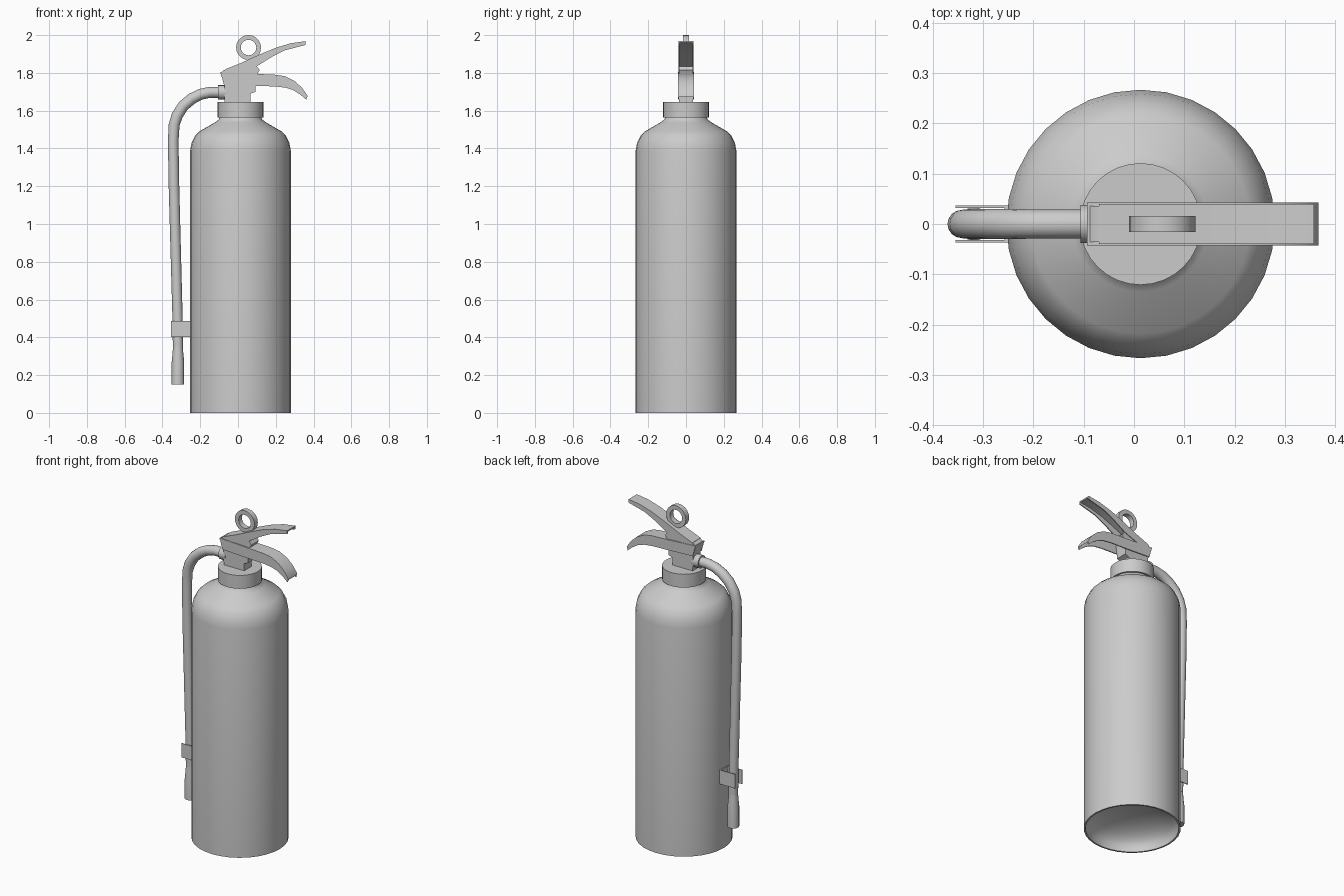
import bpy, bmesh, math
from mathutils import Vector

default = bpy.data.objects.get("Cube")
if default:
    bpy.data.objects.remove(default)

AXIS_X = 0.013      # centre line of the cylinder
HALF = 0.041        # half width of the levers

grey = bpy.data.materials.new("light_grey")
grey.use_nodes = True
grey.diffuse_color = (0.6, 0.6, 0.6, 1)
grey.node_tree.nodes["Principled BSDF"].inputs["Base Color"].default_value = (0.6, 0.6, 0.6, 1)


def finish(name, bm, angle=35):
    bmesh.ops.remove_doubles(bm, verts=bm.verts, dist=1e-5)
    bmesh.ops.recalc_face_normals(bm, faces=bm.faces)
    mesh = bpy.data.meshes.new(name)
    bm.to_mesh(mesh)
    bm.free()
    obj = bpy.data.objects.new(name, mesh)
    bpy.context.collection.objects.link(obj)
    mesh.materials.append(grey)
    bpy.ops.object.select_all(action='DESELECT')
    obj.select_set(True)
    bpy.context.view_layer.objects.active = obj
    bpy.ops.object.shade_smooth_by_angle(angle=math.radians(angle))
    return obj


def lathe(name, profile, sides=32):
    """Spin a (radius, height) profile about the cylinder axis."""
    bm = bmesh.new()
    vs = [bm.verts.new((AXIS_X + r, 0, z)) for r, z in profile]
    es = [bm.edges.new(p) for p in zip(vs, vs[1:])]
    bmesh.ops.spin(bm, geom=vs + es, cent=(AXIS_X, 0, 0), axis=(0, 0, 1),
                   angle=math.tau, steps=sides)
    return finish(name, bm)


def prism_into(bm, outline, y0, y1):
    """Extrude an (x, z) outline along y."""
    face = bm.faces.new([bm.verts.new((x, y0, z)) for x, z in outline])
    out = bmesh.ops.extrude_face_region(bm, geom=[face])["geom"]
    bmesh.ops.translate(bm, vec=(0, y1 - y0, 0),
                        verts=[v for v in out if isinstance(v, bmesh.types.BMVert)])


def prism(name, outline, half):
    bm = bmesh.new()
    prism_into(bm, outline, -half, half)
    return finish(name, bm)


def tube(name, path, sides=16):
    """Sweep rings along (x, z, radius) points in the y = 0 plane."""
    bm = bmesh.new()
    pts = [Vector((x, 0, z)) for x, z, r in path]
    rings = []
    for i, p in enumerate(pts):
        t = (pts[min(i + 1, len(pts) - 1)] - pts[max(i - 1, 0)]).normalized()
        side = Vector((t.z, 0, -t.x))
        ring = []
        for k in range(sides):
            a = math.tau * k / sides
            ring.append(bm.verts.new(p + path[i][2] * (side * math.cos(a) + Vector((0, math.sin(a), 0)))))
        rings.append(ring)
    for a, b in zip(rings, rings[1:]):
        for k in range(sides):
            n = (k + 1) % sides
            bm.faces.new((a[k], a[n], b[n], b[k]))
    bm.faces.new(rings[0])
    bm.faces.new(rings[-1])
    return finish(name, bm)


def lever(name, top, bottom, half):
    """Downward-open channel: a bent top plate with two side cheeks."""
    bm = bmesh.new()
    plate = [(x, z - 0.008) for x, z in reversed(top)]
    prism_into(bm, top + plate, -half, half)
    for s in (-1, 1):
        prism_into(bm, top + bottom[::-1], s * (half - 0.006), s * half)
    return finish(name, bm)


# Cylinder with rounded shoulder and a domed hollow base
dome = [(0.256 * math.sin(a), 0.02 + 0.11 * math.cos(a))
        for a in [math.pi / 2 * i / 8 for i in range(9)]]
lathe("cylinder", dome + [
    (0.257, 0), (0.267, 0), (0.267, 1.385), (0.259, 1.43), (0.239, 1.47), (0.218, 1.49),
    (0.135, 1.538), (0.115, 1.553), (0.105, 1.58)])

# Collar around the neck
lathe("collar", [(0, 1.565), (0.121, 1.565), (0.121, 1.646), (0, 1.646)])

# Valve block
prism("valve_body", [(-0.07, 1.64), (0.067, 1.64), (0.067, 1.69), (0.093, 1.7),
                     (0.093, 1.735), (0.1, 1.79), (0.115, 1.815), (0.1, 1.835),
                     (-0.04, 1.825), (-0.075, 1.815), (-0.093, 1.8),
                     (-0.072, 1.735)], 0.036)

# Upper squeeze lever and lower carrying handle
lever("upper_lever",
      [(-0.07, 1.818), (0.01, 1.85), (0.12, 1.9), (0.2, 1.933), (0.28, 1.957), (0.358, 1.968)],
      [(-0.07, 1.8), (0.01, 1.8), (0.1, 1.835), (0.18, 1.885), (0.25, 1.92), (0.358, 1.948)], 0.040)
lever("lower_handle",
      [(-0.093, 1.805), (0.09, 1.795), (0.2, 1.79), (0.25, 1.782), (0.3, 1.757),
       (0.34, 1.72), (0.367, 1.68)],
      [(-0.075, 1.74), (0.09, 1.732), (0.2, 1.728), (0.25, 1.722), (0.29, 1.71),
       (0.33, 1.685), (0.362, 1.658)], 0.043)

# Pull ring: a flat annulus standing in the lever
bm = bmesh.new()
sides = 20
loops = [[bm.verts.new((0.056 + r * math.cos(math.tau * k / sides), y,
                        1.934 + r * math.sin(math.tau * k / sides))) for k in range(sides)]
         for r, y in ((0.066, -0.016), (0.066, 0.016), (0.041, 0.016), (0.041, -0.016))]
for i in range(4):
    a, b = loops[i], loops[(i + 1) % 4]
    for k in range(sides):
        n = (k + 1) % sides
        bm.faces.new((a[k], a[n], b[n], b[k]))
finish("pull_ring", bm)

# Hose fitting, hose and nozzle
tube("hose_fitting", [(-0.06, 1.697, 0.038), (-0.106, 1.697, 0.038)])
tube("hose", [(-0.09, 1.697, 0.029), (-0.15, 1.697, 0.029), (-0.2, 1.686, 0.029),
              (-0.245, 1.663, 0.03), (-0.29, 1.625, 0.03), (-0.322, 1.575, 0.03),
              (-0.338, 1.525, 0.029), (-0.343, 1.44, 0.028), (-0.339, 1.2, 0.028),
              (-0.32, 0.5, 0.027), (-0.318, 0.35, 0.027)])
tube("nozzle", [(-0.318, 0.36, 0.026), (-0.318, 0.32, 0.028), (-0.318, 0.27, 0.033),
                (-0.318, 0.15, 0.033)])

# Hose clip: two cheeks and a back plate fixed to the cylinder
bm = bmesh.new()
for s in (-1, 1):
    prism_into(bm, [(-0.355, 0.402), (-0.25, 0.402), (-0.25, 0.487), (-0.355, 0.487)],
               s * 0.032, s * 0.037)
prism_into(bm, [(-0.258, 0.402), (-0.248, 0.402), (-0.248, 0.487), (-0.258, 0.487)], -0.037, 0.037)
finish("hose_clip", bm)
